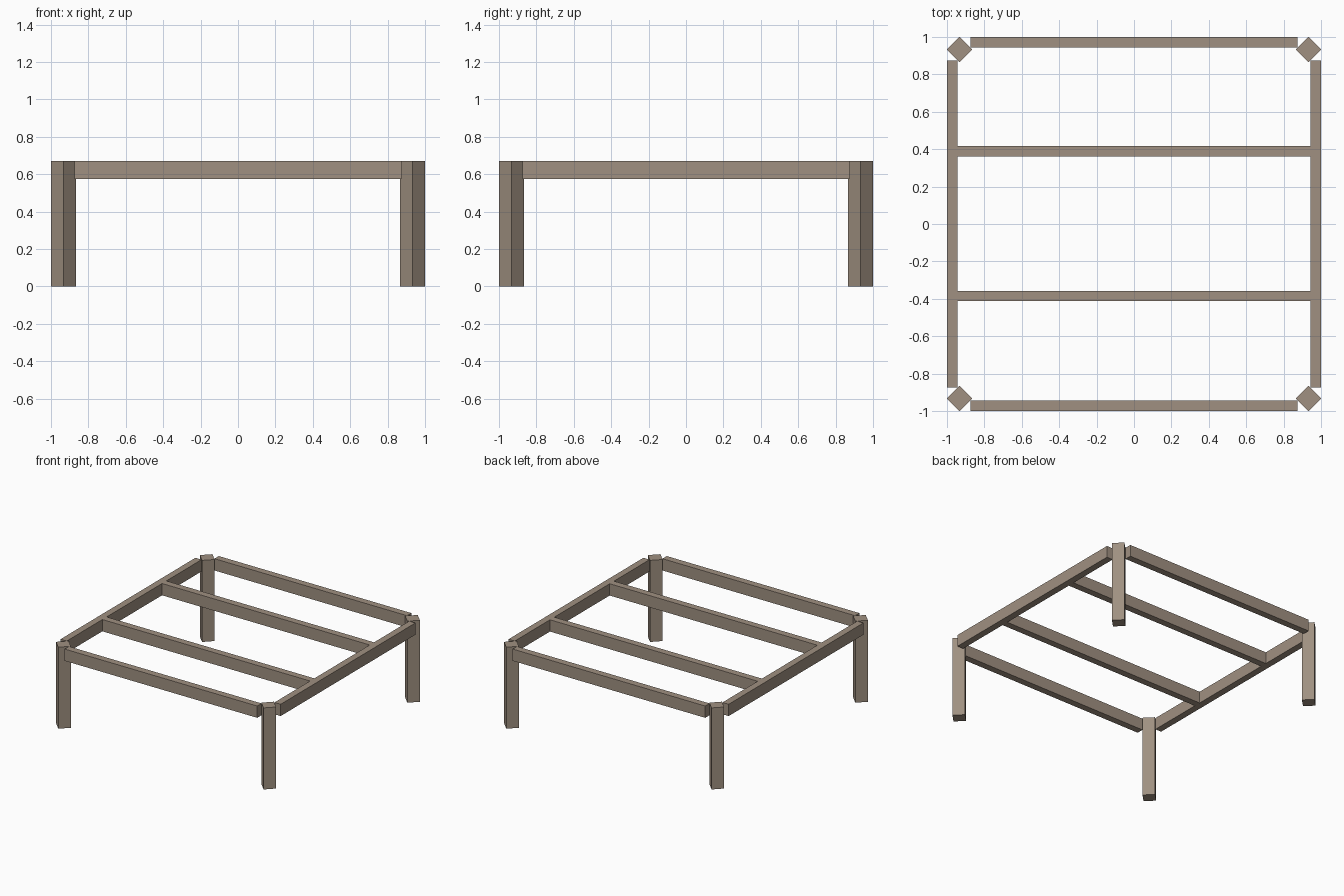
import bpy
import math

if "Cube" in bpy.data.objects:
    bpy.data.objects.remove(bpy.data.objects["Cube"], do_unlink=True)

# Weathered wood colour
wood = bpy.data.materials.new("weathered_wood")
wood.use_nodes = True
colour = (0.35, 0.28, 0.22, 1)
wood.diffuse_color = colour
wood.node_tree.nodes["Principled BSDF"].inputs["Base Color"].default_value = colour

TOP = 0.67          # top of legs and rails
RAIL_H = 0.097      # rail height
RAIL_T = 0.056      # rail thickness
RAIL_L = 1.75       # outer rail length
LEG_R = 0.067       # half diagonal of a leg


def beam(name, size, centre, turn=0):
    """Flat-faced timber with its size applied to the mesh."""
    bpy.ops.mesh.primitive_cube_add(size=1, location=centre, rotation=(0, 0, turn))
    ob = bpy.context.object
    ob.name = ob.data.name = name
    ob.scale = size
    bpy.ops.object.transform_apply(location=False, rotation=False, scale=True)
    ob.data.materials.append(wood)


rail_z = TOP - RAIL_H / 2
edge = 1 - RAIL_T / 2
leg_pos = 1 - LEG_R
leg_side = LEG_R * math.sqrt(2)

# Corner legs, turned diagonally
for y_name, sy in (("front", -1), ("back", 1)):
    for x_name, sx in (("right", -1), ("left", 1)):
        beam(f"{y_name}_{x_name}_leg", (leg_side, leg_side, TOP),
             (sx * leg_pos, sy * leg_pos, TOP / 2), math.pi / 4)

# Outer rails
for name, s in (("front_rail", -1), ("back_rail", 1)):
    beam(name, (RAIL_L, RAIL_T, RAIL_H), (0, s * edge, rail_z))
for name, s in (("right_rail", -1), ("left_rail", 1)):
    beam(name, (RAIL_T, RAIL_L, RAIL_H), (s * edge, 0, rail_z))

# Cross beams between the side rails
for name, y in (("front_cross_beam", -0.385), ("back_cross_beam", 0.39)):
    beam(name, (2 - 2 * RAIL_T, RAIL_T, RAIL_H), (0, y, rail_z))
